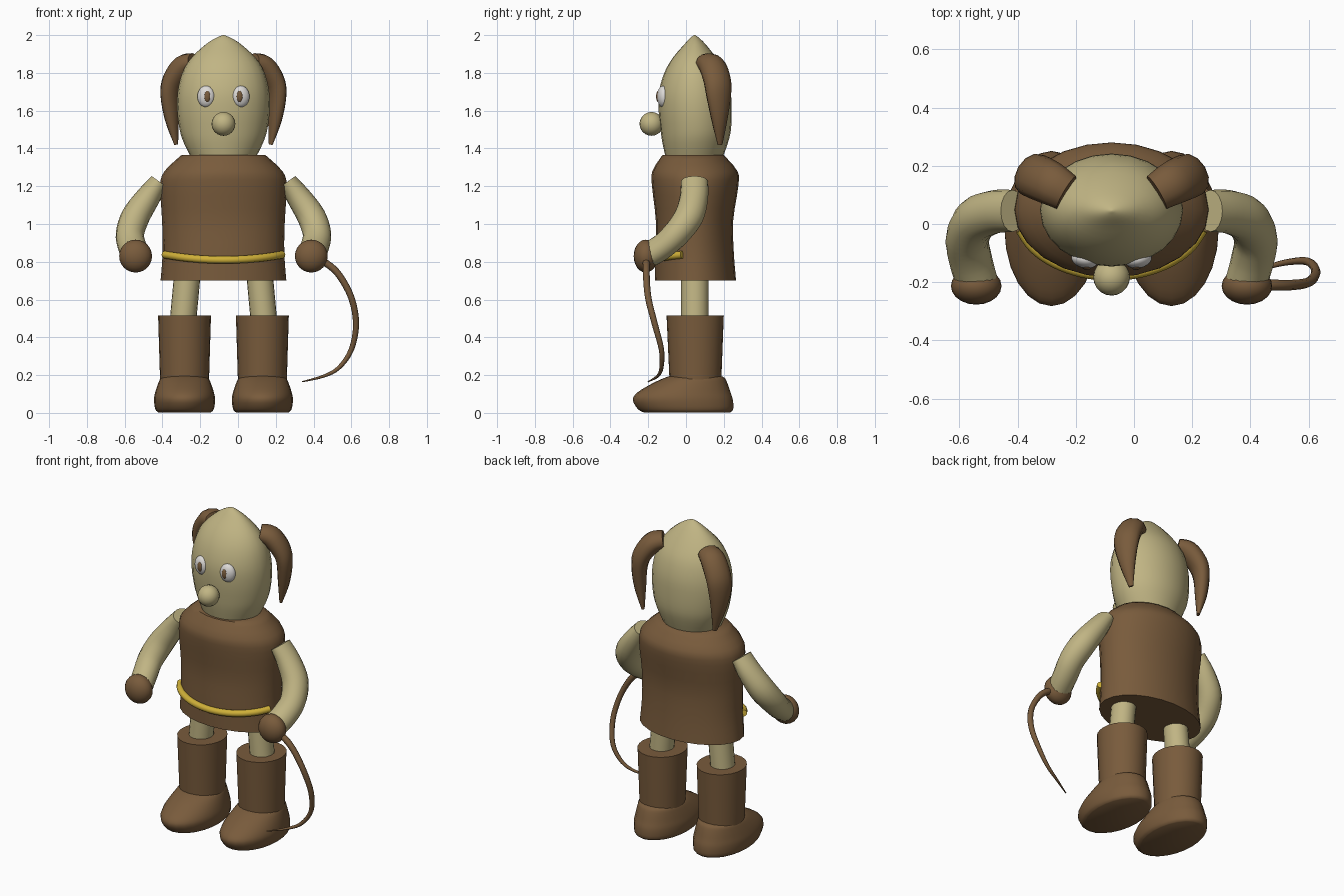
import bpy, bmesh, math
from mathutils import Vector

if "Cube" in bpy.data.objects:
    bpy.data.objects.remove(bpy.data.objects["Cube"])

CX = -0.077  # symmetry plane of the figure (the whip sticks out to one side)


def mat(name, rgb):
    m = bpy.data.materials.new(name)
    m.diffuse_color = (*rgb, 1)
    m.use_nodes = True
    m.node_tree.nodes["Principled BSDF"].inputs["Base Color"].default_value = m.diffuse_color
    return m


SKIN = mat("pale tan", (0.53, 0.46, 0.23))
BROWN = mat("leather brown", (0.19, 0.105, 0.045))
GOLD = mat("gold", (0.62, 0.43, 0.04))
WHITE = mat("eye white", (0.72, 0.70, 0.68))


def finish(name, bm, material, angle=50):
    bmesh.ops.recalc_face_normals(bm, faces=bm.faces)
    me = bpy.data.meshes.new(name)
    bm.to_mesh(me)
    bm.free()
    me.materials.append(material)
    ob = bpy.data.objects.new(name, me)
    bpy.context.collection.objects.link(ob)
    bpy.context.view_layer.objects.active = ob
    bpy.ops.object.select_all(action='DESELECT')
    ob.select_set(True)
    bpy.ops.object.shade_smooth_by_angle(angle=math.radians(angle))
    return ob


def skin_rings(name, rings, material):
    """Bridge closed rings of points and cap both ends."""
    bm = bmesh.new()
    vs = [[bm.verts.new(p) for p in r] for r in rings]
    n = len(vs[0])
    for a, b in zip(vs, vs[1:]):
        for i in range(n):
            j = (i + 1) % n
            bm.faces.new((a[i], a[j], b[j], b[i]))
    bm.faces.new(vs[0])
    bm.faces.new(vs[-1])
    return finish(name, bm, material)


def catmull(pts, steps):
    """Smooth interpolation through tuples of any length."""
    out = []
    for i in range(len(pts) - 1):
        p0, p1, p2 = pts[max(i - 1, 0)], pts[i], pts[i + 1]
        p3 = pts[min(i + 2, len(pts) - 1)]
        for s in range(steps):
            t = s / steps
            out.append(tuple(
                b + 0.5 * t * (c - a + t * (2 * a - 5 * b + 4 * c - d + t * (3 * (b - c) + d - a)))
                for a, b, c, d in zip(p0, p1, p2, p3)))
    out.append(tuple(pts[-1]))
    return out


def loft(name, profile, x, material, n=24, steps=3):
    """Stacked ellipses: profile rows are (z, half width, y front, y back)."""
    rings = []
    for z, rx, y0, y1 in catmull(profile, steps):
        rings.append([(x + rx * math.cos(2 * math.pi * i / n),
                       (y0 + y1) / 2 + (y1 - y0) / 2 * math.sin(2 * math.pi * i / n), z)
                      for i in range(n)])
    return skin_rings(name, rings, material)


def sweep(name, path, material, wide=(0, 1, 0), n=12, steps=4):
    """Elliptical tube: path rows are (x, y, z, radius along wide, other radius)."""
    pts = catmull(path, steps)
    rings = []
    for k, p in enumerate(pts):
        a, b = pts[max(k - 1, 0)], pts[min(k + 1, len(pts) - 1)]
        t = (Vector(b[:3]) - Vector(a[:3])).normalized()
        w = Vector(wide)
        w = (w - t * w.dot(t)).normalized()
        u = t.cross(w)
        rings.append([Vector(p[:3]) + w * p[3] * math.cos(2 * math.pi * i / n)
                      + u * p[4] * math.sin(2 * math.pi * i / n) for i in range(n)])
    return skin_rings(name, rings, material)


def ball(name, loc, size, material, yaw=0):
    bm = bmesh.new()
    bmesh.ops.create_uvsphere(bm, u_segments=20, v_segments=12, radius=1)
    bmesh.ops.scale(bm, vec=size, verts=bm.verts)
    ob = finish(name, bm, material)
    ob.location = loc
    ob.rotation_euler.z = yaw
    return ob


# Tunic and head
loft("tunic", [(0.70, 0.333, -0.165, 0.265), (0.85, 0.322, -0.163, 0.253),
               (1.02, 0.325, -0.16, 0.25), (1.20, 0.335, -0.18, 0.277),
               (1.28, 0.312, -0.178, 0.272), (1.365, 0.222, -0.125, 0.20)], CX, BROWN)
loft("head", [(1.34, 0.165, -0.105, 0.19), (1.43, 0.21, -0.125, 0.222),
              (1.50, 0.232, -0.135, 0.238), (1.60, 0.245, -0.145, 0.242),
              (1.70, 0.242, -0.143, 0.236), (1.80, 0.218, -0.115, 0.208),
              (1.88, 0.17, -0.07, 0.16), (1.95, 0.095, -0.01, 0.105),
              (1.985, 0.04, 0.022, 0.07), (2.0, 0.003, 0.043, 0.048)], CX, SKIN)
ball("nose", (CX, -0.183, 1.53), (0.063,) * 3, SKIN)

# Belt draped over the front of the tunic
belt = []
for i in range(9):
    a = math.radians(-163 + 146 * i / 8)
    belt.append((CX + 0.325 * math.cos(a), 0.045 + 0.22 * math.sin(a),
                 0.81 + 0.03 * abs(math.cos(a)) ** 2, 0.02, 0.02))
sweep("belt", belt, GOLD, wide=(0, 0, 1))

for s, side in ((-1, "right"), (1, "left")):
    def mx(path):
        return [(CX + s * p[0],) + tuple(p[1:]) for p in path]

    # Eye and pupil
    ball(side + "_eye", (CX + s * 0.092, -0.122, 1.675), (0.047, 0.03, 0.057), WHITE, s * 0.2)
    ball(side + "_pupil", (CX + s * 0.086, -0.146, 1.675), (0.017, 0.012, 0.03), BROWN, s * 0.2)

    # Drooping ear
    sweep(side + "_ear", mx([(0.155, 0.108, 1.855, 0.065, 0.05), (0.21, 0.14, 1.835, 0.075, 0.06),
                             (0.262, 0.165, 1.76, 0.078, 0.056), (0.28, 0.173, 1.68, 0.072, 0.047),
                             (0.272, 0.177, 1.55, 0.045, 0.034), (0.25, 0.18, 1.42, 0.014, 0.009)]),
          BROWN, wide=(-0.5 * s, 0.85, 0))

    # Bent arm and mitten hand
    sweep(side + "_arm", mx([(0.34, 0.045, 1.225, 0.072, 0.05), (0.40, 0.042, 1.14, 0.075, 0.065),
                             (0.465, 0.015, 1.04, 0.078, 0.075), (0.495, -0.05, 0.95, 0.072, 0.075),
                             (0.485, -0.12, 0.885, 0.068, 0.075), (0.466, -0.19, 0.84, 0.066, 0.075)]),
          SKIN, n=16)
    ball(side + "_hand", (CX + s * 0.465, -0.213, 0.83), (0.087, 0.064, 0.087), BROWN)

    # Leg, boot shaft and shoe
    sweep(side + "_leg", mx([(0.185, 0.047, 0.80, 0.073, 0.07), (0.212, 0.047, 0.51, 0.073, 0.07)]),
          SKIN, n=20)
    bx = CX + s * 0.206
    loft(side + "_boot_shaft", [(0.12, 0.128, -0.085, 0.185), (0.515, 0.14, -0.103, 0.20)], bx, BROWN)
    loft(side + "_shoe", [(0.003, 0.14, -0.225, 0.235), (0.02, 0.155, -0.255, 0.25),
                          (0.07, 0.162, -0.282, 0.248), (0.11, 0.155, -0.255, 0.235),
                          (0.155, 0.14, -0.18, 0.22), (0.185, 0.125, -0.115, 0.205),
                          (0.197, 0.10, -0.08, 0.18)], bx, BROWN)

# Whip hanging from the left hand
whip = [(0.42, -0.215, 0.81), (0.47, -0.21, 0.79), (0.535, -0.21, 0.73), (0.60, -0.20, 0.61),
        (0.625, -0.165, 0.47), (0.60, -0.13, 0.335), (0.535, -0.13, 0.24),
        (0.455, -0.15, 0.195), (0.34, -0.20, 0.165)]
radii = (0.019, 0.019, 0.018, 0.017, 0.016, 0.014, 0.011, 0.008, 0.003)
sweep("whip", [p + (r, r) for p, r in zip(whip, radii)], BROWN, n=8)
